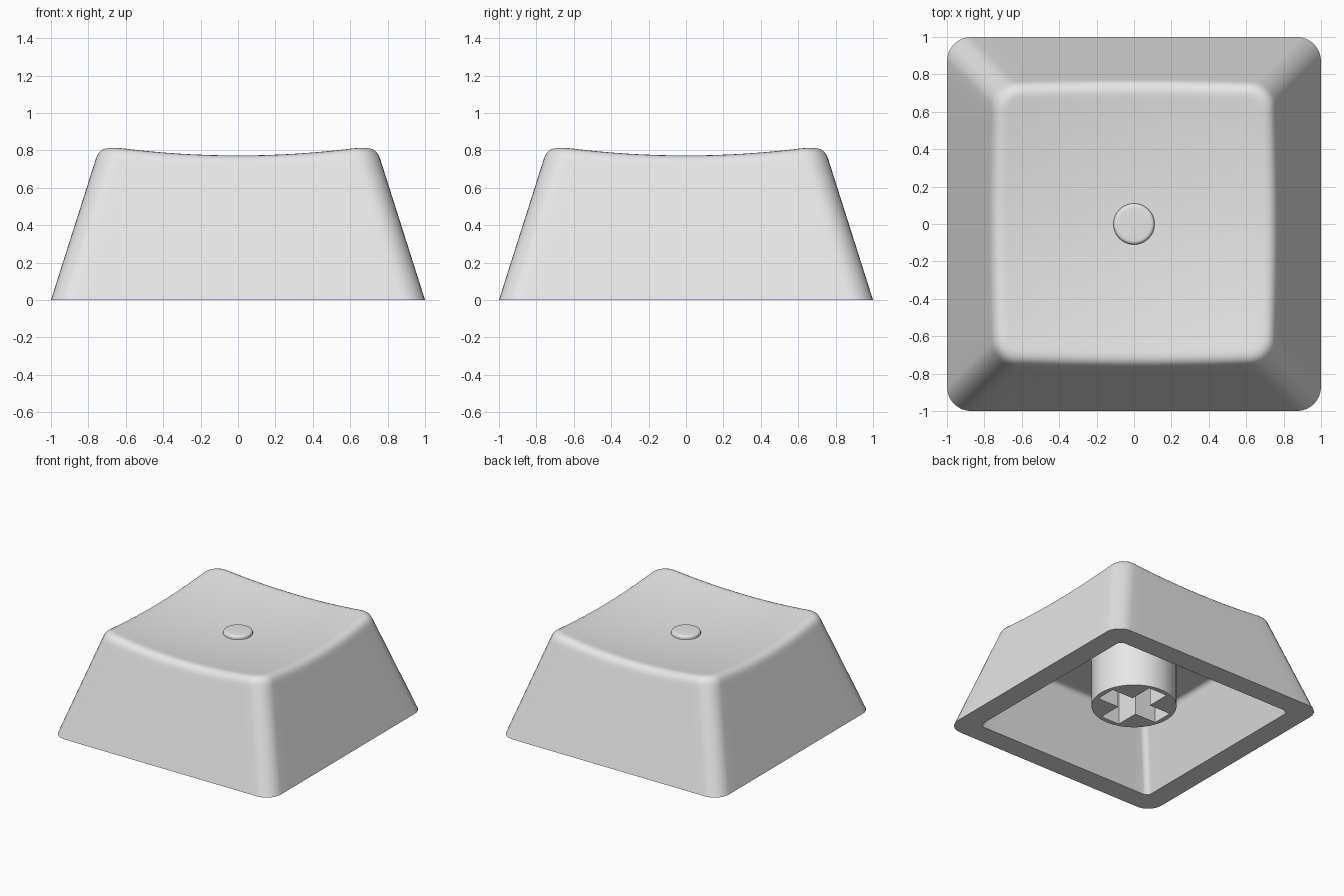
import bpy, bmesh, math
from mathutils import Vector

if "Cube" in bpy.data.objects:
    bpy.data.objects.remove(bpy.data.objects["Cube"])

SLOPE = 0.318          # inward lean of the walls per unit of height

plastic = bpy.data.materials.new("grey plastic")
plastic.diffuse_color = (0.8, 0.8, 0.8, 1)
plastic.use_nodes = True
plastic.node_tree.nodes["Principled BSDF"].inputs["Base Color"].default_value = plastic.diffuse_color


def finish(ob, angle=30):
    """Clean normals, colour and smooth the object."""
    bm = bmesh.new()
    bm.from_mesh(ob.data)
    bmesh.ops.remove_doubles(bm, verts=bm.verts, dist=1e-5)
    bmesh.ops.recalc_face_normals(bm, faces=bm.faces)
    bm.to_mesh(ob.data)
    bm.free()
    ob.data.materials.clear()
    ob.data.materials.append(plastic)
    bpy.ops.object.select_all(action='DESELECT')
    ob.select_set(True)
    bpy.context.view_layer.objects.active = ob
    bpy.ops.object.shade_smooth_by_angle(angle=math.radians(angle))


def loft(name, rings, start=None, end=None):
    """Skin a list of equal rings, closing the ends with centre points."""
    bm = bmesh.new()
    loops = [[bm.verts.new(p) for p in ring] for ring in rings]
    n = len(rings[0])
    for a, b in zip(loops, loops[1:]):
        for i in range(n):
            j = (i + 1) % n
            bm.faces.new((a[i], a[j], b[j], b[i]))
    for loop, point in ((loops[0], start), (loops[-1], end)):
        if point:
            c = bm.verts.new(point)
            for i in range(n):
                bm.faces.new((loop[i], loop[(i + 1) % n], c))
    me = bpy.data.meshes.new(name)
    bm.to_mesh(me)
    bm.free()
    ob = bpy.data.objects.new(name, me)
    bpy.context.collection.objects.link(ob)
    finish(ob)
    return ob


def rounded(h, r, corner=8, side=16):
    """Rounded square outline with subdivided sides."""
    pts = []
    for q in range(4):
        a0 = q * math.pi / 2
        cx, cy = [(1, 1), (-1, 1), (-1, -1), (1, -1)][q]
        arc = [Vector((cx * (h - r) + r * math.cos(a0 + k / corner * math.pi / 2),
                       cy * (h - r) + r * math.sin(a0 + k / corner * math.pi / 2)))
               for k in range(corner + 1)]
        pts += arc
        step = Vector((-math.sin(a0 + math.pi / 2 - math.pi / 2 + math.pi / 2),
                       math.cos(a0 + math.pi / 2)))
        step = Vector((math.cos(a0 + math.pi), math.sin(a0 + math.pi)))
        length = 2 * (h - r)
        pts += [arc[-1] + step * length * k / side for k in range(1, side)]
    return pts


def wall(h, r, top, fillet, steps=6):
    """Rings from the rim up a leaning wall and over a fillet onto the top."""
    base = rounded(h, r)
    rows = [[] for _ in range(steps + 4)]
    for i, b in enumerate(base):
        z = top(0, 0)
        for _ in range(6):      # height where wall meets top surface
            c = rounded_cache(h - SLOPE * z, r)[i]
            z = top(c.x, c.y)
        c = rounded_cache(h - SLOPE * z, r)[i]
        zl = z - fillet * 0.95
        lo = rounded_cache(h - SLOPE * zl, r)[i]
        inn = rounded_cache(h - SLOPE * z - fillet, max(r - fillet, 0.01))[i]
        p0, p1 = Vector((*lo, zl)), Vector((*c, z))
        p2 = Vector((*inn, top(*inn)))
        foot = Vector((*b, 0))
        rows[0].append(foot)
        rows[1].append(foot.lerp(p0, 0.5))
        rows[2].append(foot.lerp(p0, 0.96))
        for k in range(steps + 1):
            t = k / steps
            rows[3 + k].append(p0 * (1 - t) ** 2 + p1 * 2 * t * (1 - t) + p2 * t * t)
    for s in (0.96, 0.85, 0.7, 0.55, 0.4, 0.25, 0.12):   # top surface
        rows.append([Vector((p.x * s, p.y * s, top(p.x * s, p.y * s)))
                     for p in rows[steps + 3]])
    return rows


cache = {}


def rounded_cache(h, r):
    key = (round(h, 4), round(r, 4))
    if key not in cache:
        cache[key] = rounded(*key)
    return cache[key]


def dish(x, y):
    return 0.722 + 0.105 * (x * x + y * y)


def ceiling(x, y):
    return 0.53


# Hollow shell: ceiling, inner wall, flat rim, outer wall, dished top
inner = wall(0.825, 0.045, ceiling, 0.035)
outer = wall(1.0, 0.13, dish, 0.065)
loft("cap_shell", inner[::-1] + outer, (0, 0, ceiling(0, 0)), (0, 0, dish(0, 0)))

# Small round button with a softened edge in the middle of the dish
profile = [(0.11, 0.70), (0.11, 0.735)]
profile += [(0.092 + 0.018 * math.cos(a), 0.735 + 0.018 * math.sin(a))
            for a in (math.pi / 8 * k for k in range(1, 5))]
profile += [(0.08, 0.7535), (0.04, 0.754)]
rings = [[(r * math.cos(k * math.tau / 48), r * math.sin(k * math.tau / 48), z)
          for k in range(48)] for r, z in profile]
loft("centre_button", rings, (0, 0, 0.70), (0, 0, 0.754))

# Stem under the cap: a tube with a cross-shaped socket
A, W = 0.28, 0.085
cross = []
for q in range(4):
    c, s = round(math.cos(q * math.pi / 2)), round(math.sin(q * math.pi / 2))
    cross += [(x * c - y * s, x * s + y * c) for x, y in ((A, -W), (A, W), (W, W))]
circle = [(0.32 * math.cos(k * math.tau / 64), 0.32 * math.sin(k * math.tau / 64))
          for k in range(64)]
cu = bpy.data.curves.new("stem", 'CURVE')
cu.dimensions = '2D'
cu.fill_mode = 'BOTH'
cu.extrude = 0.22
for outline in (circle, cross):
    sp = cu.splines.new('POLY')
    sp.points.add(len(outline) - 1)
    for p, (x, y) in zip(sp.points, outline):
        p.co = (x, y, 0, 1)
    sp.use_cyclic_u = True
stem = bpy.data.objects.new("stem", cu)
stem.location.z = 0.33
bpy.context.collection.objects.link(stem)
bpy.ops.object.select_all(action='DESELECT')
stem.select_set(True)
bpy.context.view_layer.objects.active = stem
bpy.ops.object.convert(target='MESH')
finish(bpy.context.view_layer.objects.active)
